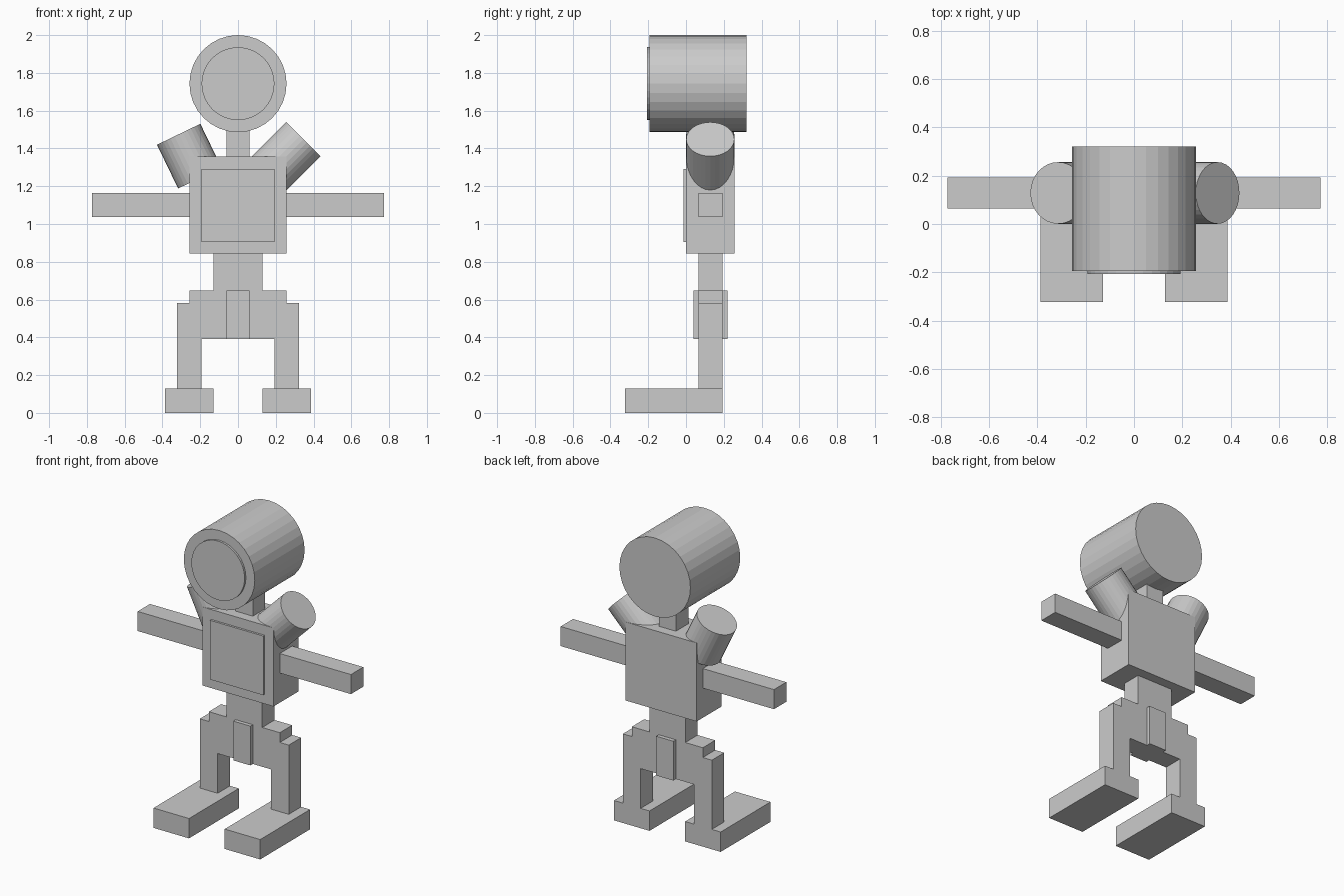
import bpy
from math import radians, sin, cos

if "Cube" in bpy.data.objects:
    bpy.data.objects.remove(bpy.data.objects["Cube"])


def box(name, x, y, z):
    """Box from (min, max) ranges on each axis."""
    centre = [(a + b) / 2 for a, b in (x, y, z)]
    bpy.ops.mesh.primitive_cube_add(size=1, location=centre)
    ob = bpy.context.object
    ob.name = name
    ob.scale = [b - a for a, b in (x, y, z)]
    bpy.ops.object.transform_apply(location=False, rotation=False, scale=True)
    return ob


def cylinder(name, radius, depth, centre, rotation):
    bpy.ops.mesh.primitive_cylinder_add(
        vertices=32, radius=radius, depth=depth, location=centre, rotation=rotation)
    ob = bpy.context.object
    ob.name = name
    return ob


LIMB_Y = (0.065, 0.193)

# Head: drum lying front to back, with a raised face disc
cylinder("head", 0.257, 0.515, (0, 0.064, 1.743), (radians(90), 0, 0))
cylinder("face_disc", 0.193, 0.026, (0, -0.194, 1.743), (radians(90), 0, 0))
box("neck", (-0.062, 0.062), LIMB_Y, (1.35, 1.52))

# Torso with raised chest panel
box("torso", (-0.257, 0.257), (0, 0.257), (0.843, 1.357))
box("chest_panel", (-0.193, 0.193), (-0.014, 0.02), (0.905, 1.292))

# Waist, hips and centre plate
box("waist", (-0.13, 0.13), LIMB_Y, (0.64, 0.85))
box("hips", (-0.257, 0.257), LIMB_Y, (0.39, 0.647))
box("hip_plate", (-0.062, 0.062), (0.04, 0.219), (0.39, 0.647))

# Arms, legs and feet on both sides
for side, s in (("left", -1), ("right", 1)):
    def span(a, b):
        return tuple(sorted((s * a, s * b)))
    box(side + "_arm", span(0.25, 0.772), LIMB_Y, (1.037, 1.165))
    box(side + "_leg", span(0.193, 0.322), LIMB_Y, (0.125, 0.583))
    box(side + "_foot", span(0.129, 0.386), (-0.322, 0.193), (0, 0.13))

# Shoulder canisters, tilted by different amounts
for name, tilt, end_x, end_z in (("right_canister", 45, 0.346, 1.449),
                                 ("left_canister", -25.8, -0.314, 1.475)):
    t = radians(tilt)
    centre = (end_x - 0.1285 * sin(t), 0.1285, end_z - 0.1285 * cos(t))
    cylinder(name, 0.1275, 0.257, centre, (0, t, 0))
